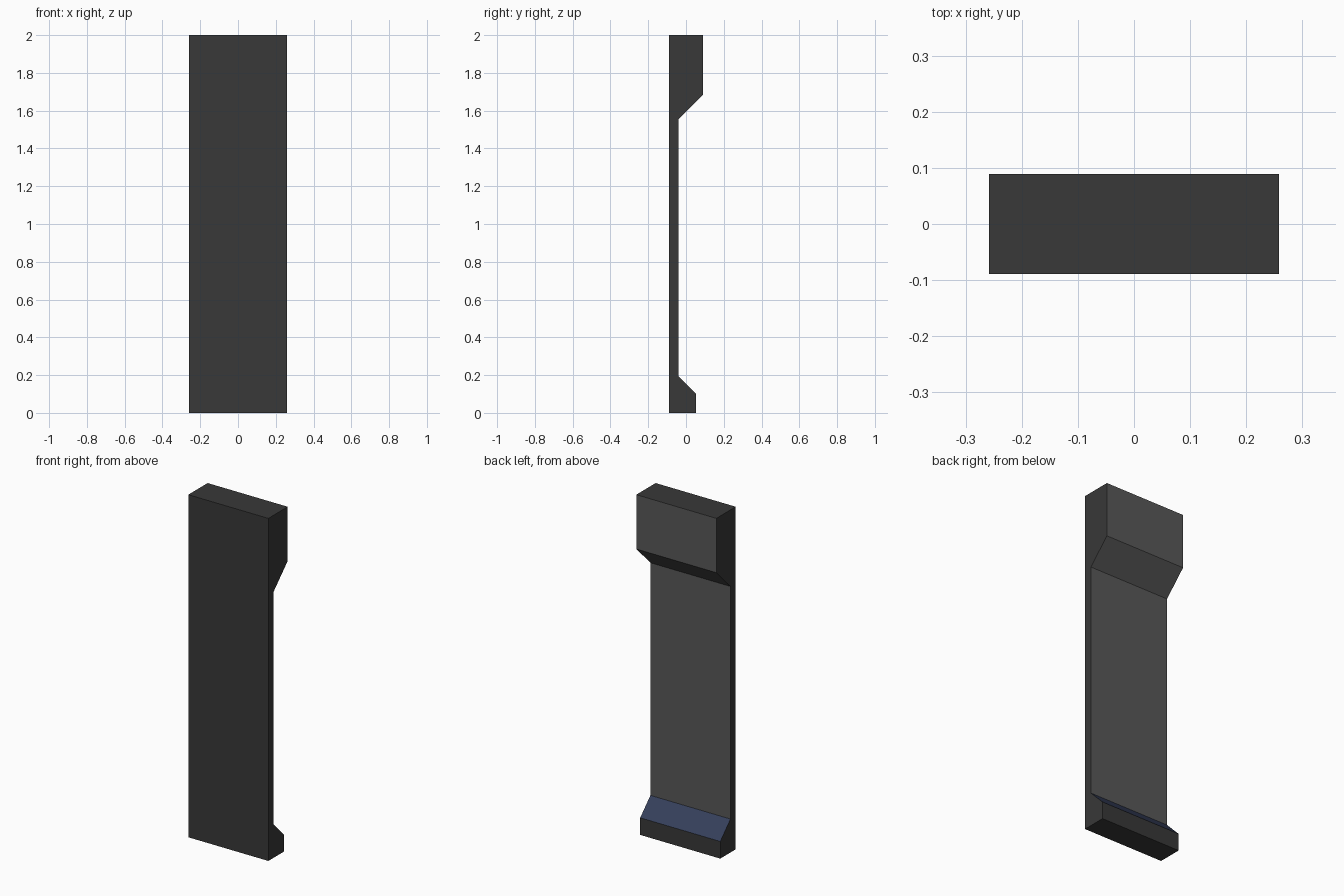
import bpy, bmesh

if "Cube" in bpy.data.objects:
    bpy.data.objects.remove(bpy.data.objects["Cube"])


def material(name, rgb):
    m = bpy.data.materials.new(name)
    m.diffuse_color = (*rgb, 1.0)
    m.use_nodes = True
    m.node_tree.nodes["Principled BSDF"].inputs["Base Color"].default_value = m.diffuse_color
    return m


HALF_WIDTH = 0.2585

# Side profile (y, z), and the colour index of the edge that leaves each point
profile = [
    ((-0.089, 0.0), 0),     # underside
    ((0.053, 0.0), 0),      # foot lip
    ((0.053, 0.10), 2),     # blue bevel
    ((-0.041, 0.195), 1),   # recessed panel
    ((-0.041, 1.553), 1),   # overhang slope
    ((0.089, 1.683), 1),    # upper block
    ((0.089, 2.0), 0),      # top
    ((-0.089, 2.0), 0),     # flat front
]

# Wall panel: extrude the profile across x
bm = bmesh.new()
left = [bm.verts.new((-HALF_WIDTH, y, z)) for (y, z), _ in profile]
right = [bm.verts.new((HALF_WIDTH, y, z)) for (y, z), _ in profile]
bm.faces.new(left)
bm.faces.new(right[::-1])
for i, (_, colour) in enumerate(profile):
    j = (i + 1) % len(profile)
    face = bm.faces.new((left[i], right[i], right[j], left[j]))
    face.material_index = colour
bmesh.ops.recalc_face_normals(bm, faces=bm.faces)

mesh = bpy.data.meshes.new("wall_panel")
bm.to_mesh(mesh)
bm.free()
for m in (material("dark grey", (0.040, 0.040, 0.040)),
          material("mid grey", (0.098, 0.098, 0.098)),
          material("slate blue", (0.036, 0.050, 0.105))):
    mesh.materials.append(m)
bpy.context.collection.objects.link(bpy.data.objects.new("wall_panel", mesh))
